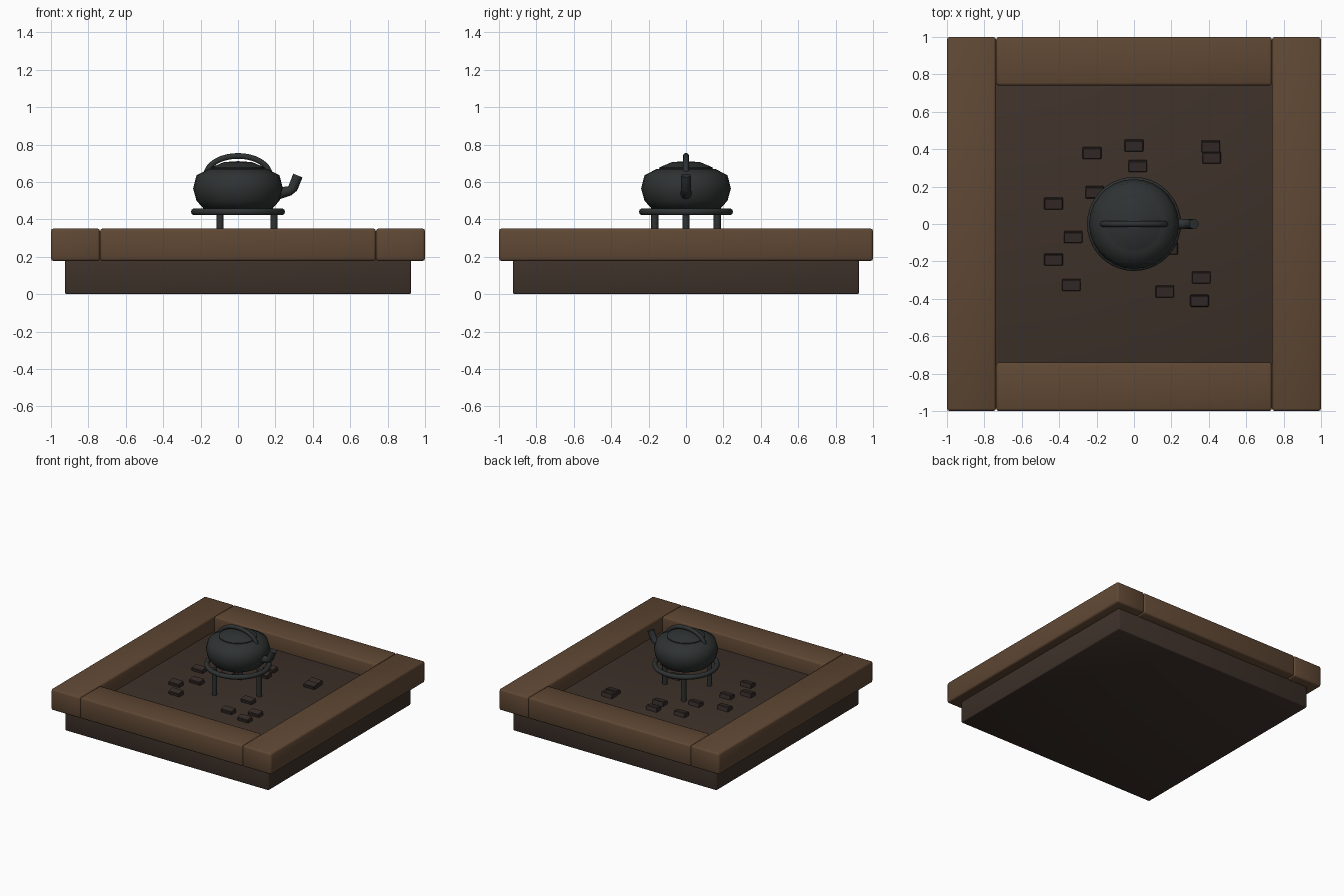
import bpy, bmesh, math
from mathutils import Vector

if "Cube" in bpy.data.objects:
    bpy.data.objects.remove(bpy.data.objects["Cube"])


def material(name, rgb):
    m = bpy.data.materials.new(name)
    m.diffuse_color = (*rgb, 1)
    m.use_nodes = True
    m.node_tree.nodes["Principled BSDF"].inputs["Base Color"].default_value = m.diffuse_color
    return m


WOOD = material("warm_wood", (0.115, 0.064, 0.034))
DARK = material("dark_wood", (0.048, 0.031, 0.023))
COAL = material("charcoal", (0.035, 0.025, 0.022))
IRON = material("cast_iron", (0.028, 0.032, 0.032))


def finish(bm, name, mat, smooth=40):
    bmesh.ops.recalc_face_normals(bm, faces=bm.faces)
    me = bpy.data.meshes.new(name)
    bm.to_mesh(me)
    bm.free()
    ob = bpy.data.objects.new(name, me)
    bpy.context.collection.objects.link(ob)
    me.materials.append(mat)
    if smooth:
        bpy.ops.object.select_all(action='DESELECT')
        ob.select_set(True)
        bpy.context.view_layer.objects.active = ob
        bpy.ops.object.shade_smooth_by_angle(angle=math.radians(smooth))
    return ob


def box(name, center, size, mat, bevel, segments=2, rot=(0, 0, 0), smooth=60):
    bm = bmesh.new()
    bmesh.ops.create_cube(bm, size=1)
    bmesh.ops.scale(bm, vec=size, verts=bm.verts)
    bmesh.ops.bevel(bm, geom=bm.edges[:], offset=bevel, segments=segments,
                    profile=0.5, affect='EDGES')
    ob = finish(bm, name, mat, smooth)
    ob.location, ob.rotation_euler = center, rot
    return ob


def lathe(name, profile, mat, sides, smooth=40, closed=False):
    """Spin (radius, z) points round the z axis."""
    bm = bmesh.new()
    vs = [bm.verts.new((r, 0, z)) for r, z in profile]
    pairs = list(zip(vs, vs[1:])) + ([(vs[-1], vs[0])] if closed else [])
    edges = [bm.edges.new(p) for p in pairs]
    bmesh.ops.spin(bm, geom=vs + edges, cent=(0, 0, 0), axis=(0, 0, 1),
                   angle=math.tau, steps=sides)
    bmesh.ops.remove_doubles(bm, verts=bm.verts, dist=1e-4)
    return finish(bm, name, mat, smooth)


def tube(name, path, radii, mat, sides=10):
    """Round tube along a path lying in the xz plane."""
    bm = bmesh.new()
    pts = [Vector((x, 0, z)) for x, z in path]
    side = Vector((0, 1, 0))
    rings = []
    for i, p in enumerate(pts):
        t = (pts[min(i + 1, len(pts) - 1)] - pts[max(i - 1, 0)]).normalized()
        up = t.cross(side)
        rings.append([bm.verts.new(p + radii[i] * (math.cos(a) * side + math.sin(a) * up))
                      for a in (math.tau * k / sides for k in range(sides))])
    for a, b in zip(rings, rings[1:]):
        for k in range(sides):
            j = (k + 1) % sides
            bm.faces.new((a[k], a[j], b[j], b[k]))
    bm.faces.new(rings[0])
    bm.faces.new(rings[-1])
    return finish(bm, name, mat, 50)


# Hearth base (its top is the hearth floor) and the four frame rails
FLOOR = 0.228
box("hearth_base", (0, 0, FLOOR / 2), (1.848, 1.848, FLOOR), DARK, 0.008)
for s, n in ((-1, "left"), (1, "right")):
    box(n + "_rail", (s * 0.869, 0, 0.264), (0.262, 2.0, 0.174), WOOD, 0.014)
for s, n in ((-1, "front"), (1, "back")):
    box(n + "_rail", (0, s * 0.87, 0.264), (1.474, 0.26, 0.174), WOOD, 0.014)

# Scattered charcoal pieces
coals = [(-0.225, 0.38), (0, 0.42), (0.02, 0.31), (0.41, 0.415), (0.415, 0.355),
         (-0.43, 0.11), (-0.21, 0.17), (-0.325, -0.07), (-0.43, -0.19),
         (-0.335, -0.325), (0.165, -0.36), (0.36, -0.285), (0.35, -0.41), (0.185, -0.13)]
for i, (x, y) in enumerate(coals):
    box(f"charcoal_{i + 1}", (x, y, FLOOR + 0.01), (0.10, 0.06, 0.042), COAL, 0.004, 1,
        (math.radians(10), 0, 0), 0)

# Trivet: ring and three legs
circle = [(0.232 + 0.019 * math.cos(a), 0.44 + 0.019 * math.sin(a))
          for a in (math.tau * k / 10 for k in range(10))]
lathe("trivet_ring", circle, IRON, 40, 60, closed=True)
for k in range(3):
    a = math.tau * k / 3
    leg = tube(f"trivet_leg_{k + 1}", [(0, FLOOR - 0.005), (0, 0.445)], [0.019] * 2, IRON, 12)
    leg.location = (0.193 * math.cos(a), 0.193 * math.sin(a), 0)

# Kettle body and lid
lathe("kettle_body", [(0, 0.448), (0.12, 0.448), (0.185, 0.458), (0.222, 0.50),
                      (0.24, 0.565), (0.222, 0.635), (0.16, 0.668), (0.1, 0.678), (0, 0.68)],
      IRON, 28, 60)
lathe("kettle_lid", [(0, 0.66), (0.142, 0.66), (0.142, 0.678), (0.075, 0.706), (0, 0.711)],
      IRON, 28, 50)

# Bail handle and bent spout
arc = [(0.17 * math.cos(a), 0.635 + 0.104 * math.sin(a))
       for a in (math.pi * k / 16 for k in range(17))]
tube("kettle_handle", arc, [0.016] * 17, IRON)
tube("kettle_spout", [(0.18, 0.53), (0.275, 0.552), (0.293, 0.566), (0.32, 0.634)],
     [0.034, 0.026, 0.026, 0.027], IRON, 12)
